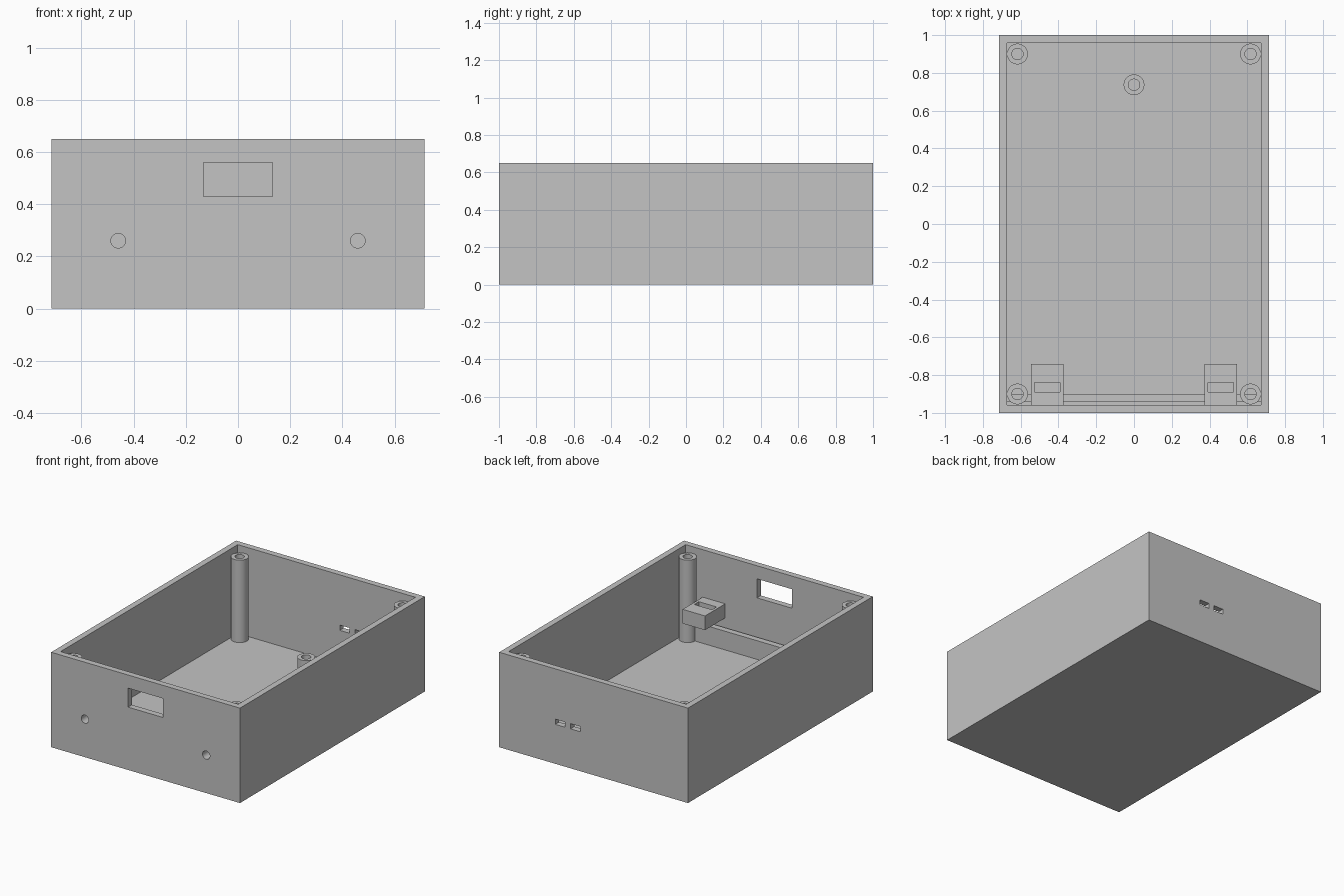
import bpy, bmesh, math
from mathutils import Matrix, Vector

if "Cube" in bpy.data.objects:
    bpy.data.objects.remove(bpy.data.objects["Cube"])

grey = bpy.data.materials.new("plain grey")
grey.diffuse_color = (0.55, 0.55, 0.55, 1)
grey.use_nodes = True
grey.node_tree.nodes["Principled BSDF"].inputs["Base Color"].default_value = grey.diffuse_color

W, D, H = 0.715, 1.0, 0.65      # half width, half depth, height
T = 0.042                       # wall and floor thickness


def finish(name, bm):
    bmesh.ops.recalc_face_normals(bm, faces=bm.faces)
    me = bpy.data.meshes.new(name)
    bm.to_mesh(me)
    bm.free()
    me.materials.append(grey)
    ob = bpy.data.objects.new(name, me)
    bpy.context.collection.objects.link(ob)
    return ob


def box(name, x0, x1, y0, y1, z0, z1):
    bm = bmesh.new()
    bmesh.ops.create_cube(bm, size=1)
    for v in bm.verts:
        v.co = Vector((x1 if v.co.x > 0 else x0,
                       y1 if v.co.y > 0 else y0,
                       z1 if v.co.z > 0 else z0))
    return finish(name, bm)


def rod_y(name, x, z, r, y0, y1):
    bm = bmesh.new()
    m = Matrix.Translation((x, (y0 + y1) / 2, z)) @ Matrix.Rotation(math.pi / 2, 4, 'X')
    bmesh.ops.create_cone(bm, cap_ends=True, segments=32, radius1=r, radius2=r,
                          depth=y1 - y0, matrix=m)
    return finish(name, bm)


def tube(name, x, y, z0, z1, r_out, r_in, n=32):
    """Hollow round post made from four rings."""
    bm = bmesh.new()
    rings = []
    for r, z in ((r_out, z0), (r_out, z1), (r_in, z1), (r_in, z0)):
        rings.append([bm.verts.new((x + r * math.cos(2 * math.pi * i / n),
                                    y + r * math.sin(2 * math.pi * i / n), z))
                      for i in range(n)])
    for k in range(4):
        a, b = rings[k], rings[(k + 1) % 4]
        for i in range(n):
            j = (i + 1) % n
            bm.faces.new((a[i], a[j], b[j], b[i]))
    ob = finish(name, bm)
    smooth(ob)
    return ob


def select(ob):
    bpy.ops.object.select_all(action='DESELECT')
    ob.select_set(True)
    bpy.context.view_layer.objects.active = ob


def smooth(ob):
    select(ob)
    bpy.ops.object.shade_smooth_by_angle(angle=math.radians(30))


def cut(ob, cutter):
    """Subtract the cutter, then discard it."""
    cutter.hide_render = True
    select(ob)
    mod = ob.modifiers.new("cut", 'BOOLEAN')
    mod.operation = 'DIFFERENCE'
    mod.solver = 'EXACT'
    mod.object = cutter
    bpy.ops.object.modifier_apply(modifier=mod.name)
    bpy.data.objects.remove(cutter)


# Open-topped case
case = box("case", -W, W, -D, D, 0, H)
cut(case, box("cavity", -W + T, W - T, -D + T, D - T, T, H + 0.1))

# Front display window
cut(case, box("window_cutter", -0.133, 0.133, -D - 0.05, -D + T + 0.02, 0.43, 0.56))

# Two small cable slots in the back wall
for x in (0.10, 0.215):
    cut(case, box("slot_cutter", x, x + 0.075, D - T - 0.02, D + 0.05, 0.27, 0.306))

# Front screw holes with captive-nut blocks behind them
for side, s in (("left", -1), ("right", 1)):
    cx = s * 0.459
    cut(case, rod_y("hole_cutter", cx, 0.26, 0.028, -D - 0.05, -D + T + 0.02))
    block = box("nut_block_" + side, cx - 0.085, cx + 0.085, -D + T, -0.74, 0.228, 0.325)
    cut(block, box("nut_slot", cx - 0.067, cx + 0.067, -0.89, -0.84, 0.1, 0.4))
    cut(block, rod_y("hole_cutter", cx, 0.26, 0.028, -D, -0.86))

# Retaining bar on the floor, a narrow gap behind the front wall
box("retaining_bar", -W + T, W - T, -0.942, -0.90, T, 0.17)

# Corner screw posts and the low standoff
for yname, y in (("front", -0.9), ("back", 0.9)):
    for xname, x in (("left", -0.617), ("right", 0.617)):
        tube("post_" + yname + "_" + xname, x, y, T, 0.606, 0.055, 0.03)
tube("standoff", 0, 0.737, T, 0.146, 0.055, 0.03)

smooth(case)
